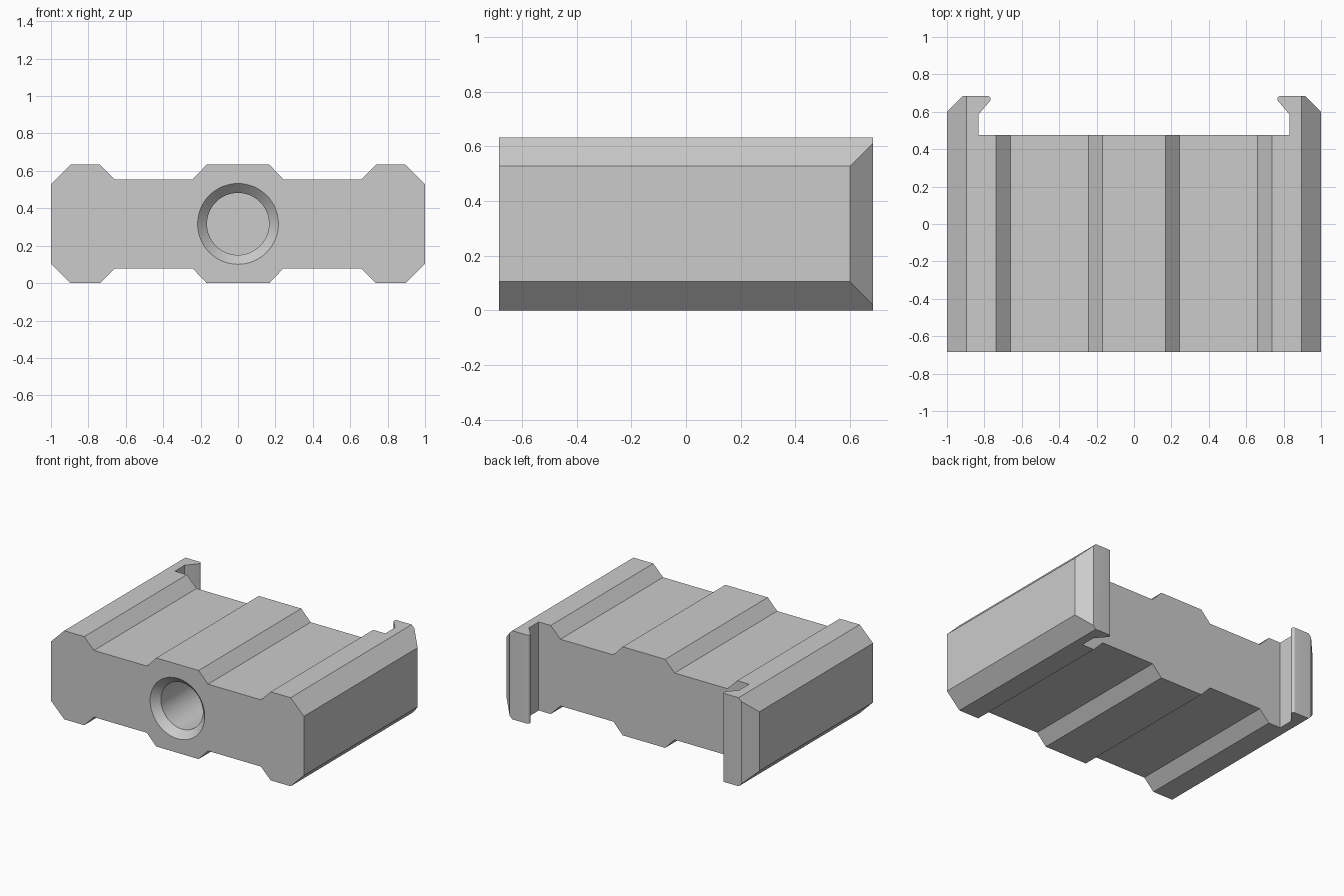
import bpy, bmesh, math
from mathutils import Matrix, Vector

if "Cube" in bpy.data.objects:
    bpy.data.objects.remove(bpy.data.objects["Cube"], do_unlink=True)

HALF_Y, HEIGHT = 0.684, 0.633
MID_Z = HEIGHT / 2

grey = bpy.data.materials.new("plain_grey")
grey.use_nodes = True
colour = (0.6, 0.6, 0.6, 1)
grey.diffuse_color = colour
grey.node_tree.nodes["Principled BSDF"].inputs["Base Color"].default_value = colour


def make_object(name, bm):
    bmesh.ops.recalc_face_normals(bm, faces=bm.faces)
    mesh = bpy.data.meshes.new(name)
    bm.to_mesh(mesh)
    bm.free()
    mesh.materials.append(grey)
    obj = bpy.data.objects.new(name, mesh)
    bpy.context.collection.objects.link(obj)
    return obj


def prism(name, points, direction):
    """Extrude a closed outline into a solid."""
    bm = bmesh.new()
    face = bm.faces.new([bm.verts.new(p) for p in points])
    ext = bmesh.ops.extrude_face_region(bm, geom=[face])
    moved = [v for v in ext["geom"] if isinstance(v, bmesh.types.BMVert)]
    bmesh.ops.translate(bm, verts=moved, vec=direction)
    return make_object(name, bm)


def boolean(obj, cutter, operation):
    """Apply a boolean and remove the cutter."""
    mod = obj.modifiers.new("cut", 'BOOLEAN')
    mod.operation, mod.object, mod.solver = operation, cutter, 'EXACT'
    bpy.context.view_layer.objects.active = obj
    bpy.ops.object.modifier_apply(modifier=mod.name)
    bpy.data.objects.remove(cutter, do_unlink=True)


# Ribbed cross-section, extruded front to back
half = [(0.168, HEIGHT), (0.242, 0.555), (0.66, 0.555), (0.737, HEIGHT),
        (0.895, HEIGHT), (1.0, 0.528)]
right_side = half + [(x, HEIGHT - z) for x, z in reversed(half)]
outline = right_side + [(-x, z) for x, z in reversed(right_side)]
body = prism("ribbed_block", [(x, -HALF_Y, z) for x, z in outline],
             (0, 2 * HALF_Y, 0))

# Plan outline with chamfered rear corners and rounded clip hooks
tip_r = 0.016
tip = Vector((0.782, HALF_Y - tip_r))
arc = [tip + tip_r * Vector((math.cos(a), math.sin(a)))
       for a in (math.radians(90 + 130 * i / 8) for i in range(9))]
plan = [(1.0, -HALF_Y), (1.0, 0.6), (0.916, HALF_Y)]
plan += [tuple(p) for p in arc] + [(0.832, 0.585), (0.832, 0.475)]
plan += [(-x, y) for x, y in reversed(plan)]
plan_solid = prism("plan_cutter", [(x, y, -0.1) for x, y in plan],
                   (0, 0, HEIGHT + 0.2))
boolean(body, plan_solid, 'INTERSECT')


# Blind bore with a countersunk mouth
def ring(bm, radius, y, segments=64):
    return [bm.verts.new((radius * math.cos(2 * math.pi * i / segments), y,
                          MID_Z + radius * math.sin(2 * math.pi * i / segments)))
            for i in range(segments)]


bm = bmesh.new()
sections = [(0.266, -HALF_Y - 0.05), (0.166, -HALF_Y + 0.05), (0.166, 0.25)]
rings = [ring(bm, r, y) for r, y in sections]
for a, b in zip(rings, rings[1:]):
    for i in range(len(a)):
        j = (i + 1) % len(a)
        bm.faces.new((a[i], a[j], b[j], b[i]))
bm.faces.new(rings[0])
bm.faces.new(rings[-1])
boolean(body, make_object("bore_cutter", bm), 'DIFFERENCE')

# Smooth curved walls, crisp edges
bpy.ops.object.select_all(action='DESELECT')
body.select_set(True)
bpy.context.view_layer.objects.active = body
bpy.ops.object.shade_smooth_by_angle(angle=math.radians(30))
